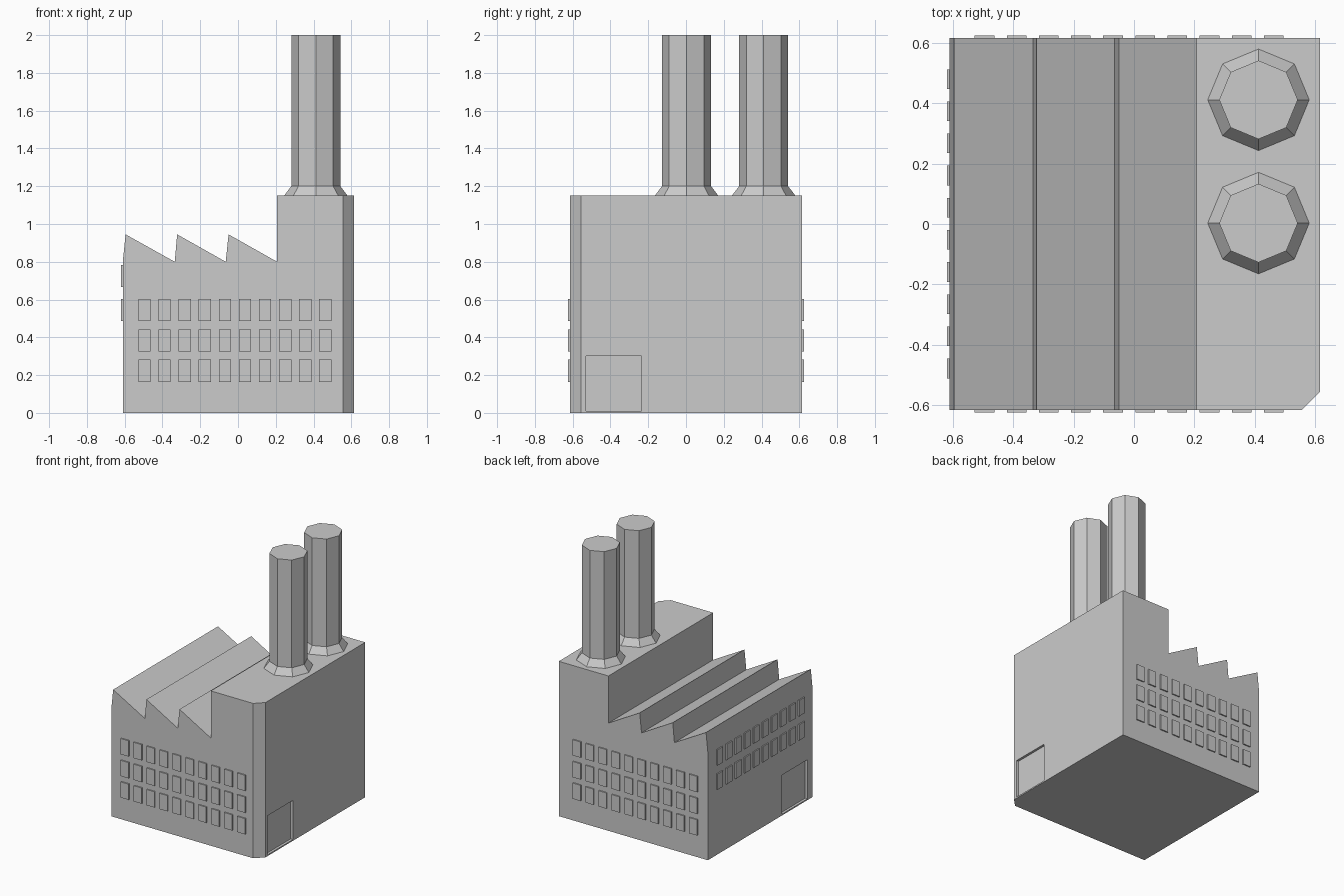
import bpy, bmesh, math
from mathutils import Matrix, Vector

if "Cube" in bpy.data.objects:
    bpy.data.objects.remove(bpy.data.objects["Cube"])


def make_object(name, bm):
    bmesh.ops.recalc_face_normals(bm, faces=bm.faces)
    mesh = bpy.data.meshes.new(name)
    bm.to_mesh(mesh)
    bm.free()
    obj = bpy.data.objects.new(name, mesh)
    bpy.context.scene.collection.objects.link(obj)
    return obj


def add_box(bm, centre, size):
    matrix = Matrix.Translation(centre) @ Matrix.Diagonal((*size, 1))
    bmesh.ops.create_cube(bm, size=1, matrix=matrix)


# Factory body: saw-tooth hall and tall block as one side profile
HALF = 0.615
LEFT = -0.61
profile = [(LEFT, 0), (LEFT, 0.8), (-0.595, 0.945), (-0.335, 0.8), (-0.322, 0.945),
           (-0.065, 0.8), (-0.05, 0.945), (0.207, 0.8), (0.207, 1.15), (HALF, 1.15), (HALF, 0)]
bm = bmesh.new()
face = bm.faces.new([bm.verts.new((x, -HALF, z)) for x, z in profile])
out = bmesh.ops.extrude_face_region(bm, geom=[face])
bmesh.ops.translate(bm, vec=(0, 2 * HALF, 0),
                    verts=[v for v in out["geom"] if isinstance(v, bmesh.types.BMVert)])
# Cut-off front right corner
corner = [e for e in bm.edges
          if all(v.co.x > 0.6 and v.co.y < -0.6 for v in e.verts)]
bmesh.ops.bevel(bm, geom=corner, offset=0.06, segments=1, affect='EDGES')
body = make_object("factory_body", bm)

# Recessed doors on both sides
DEPTH = 0.018
bm = bmesh.new()
for wall_x, y in ((HALF, -0.382), (LEFT, -0.405)):
    add_box(bm, (wall_x, y, 0.155), (2 * DEPTH, 0.295, 0.29))
cutter = make_object("door_cutter", bm)
cutter.hide_render = True
cutter.display_type = 'WIRE'
cut = body.modifiers.new("doors", 'BOOLEAN')
cut.operation = 'DIFFERENCE'
cut.solver = 'EXACT'
cut.object = cutter

# Window rows: raised panes on front, back and left walls
STEP, WIDTH, HEIGHT, THICK = 0.1064, 0.065, 0.117, 0.018
for name, wall_y in (("front_windows", -HALF), ("back_windows", HALF)):
    bm = bmesh.new()
    for z in (0.223, 0.383, 0.545):
        for i in range(10):
            add_box(bm, (-0.495 + i * STEP, wall_y, z), (WIDTH, THICK, HEIGHT))
    make_object(name, bm)

bm = bmesh.new()
for z in (0.545, 0.725):
    for i in range(10):
        add_box(bm, (LEFT, -0.478 + i * STEP, z), (THICK, WIDTH, HEIGHT))
make_object("left_windows", bm)


# Octagonal chimneys with flared foot
def chimney(name, x, y):
    bm = bmesh.new()
    rings = []
    for r, z in ((0.168, 1.15), (0.13, 1.2), (0.13, 2.0)):
        rings.append([bm.verts.new((x + r * math.cos(i * math.pi / 4),
                                    y + r * math.sin(i * math.pi / 4), z)) for i in range(8)])
    for low, high in zip(rings, rings[1:]):
        for i in range(8):
            j = (i + 1) % 8
            bm.faces.new((low[i], low[j], high[j], high[i]))
    bm.faces.new(rings[0])
    bm.faces.new(rings[-1])
    make_object(name, bm)


chimney("back_chimney", 0.412, 0.411)
chimney("front_chimney", 0.412, 0.003)
